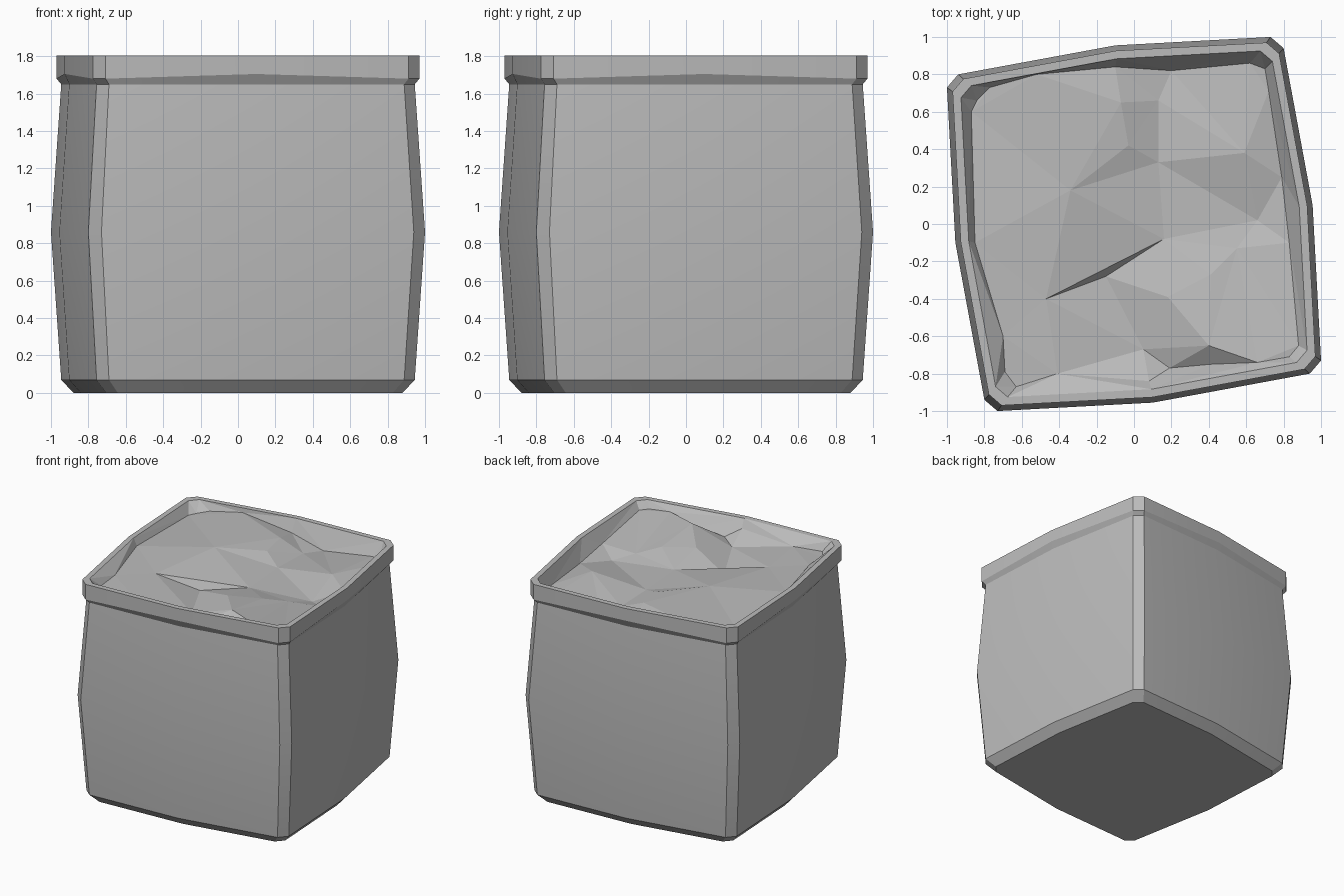
import bpy
import math
from mathutils import Vector
from mathutils.geometry import delaunay_2d_cdt

cube = bpy.data.objects.get("Cube")
if cube:
    bpy.data.objects.remove(cube, do_unlink=True)

grey = bpy.data.materials.new("plain grey")
grey.use_nodes = True
colour = (0.5, 0.5, 0.5, 1)
grey.diffuse_color = colour
grey.node_tree.nodes["Principled BSDF"].inputs["Base Color"].default_value = colour

# One side of the twisted outline: two corner points and a bulged middle
SIDE = [(-0.80, -0.94), (-0.73, -1.0), (0.1, -0.955)]


def ring(scale, z, middle_lift=0):
    """Repeat one side of the outline four times around the centre."""
    points = []
    for turn in range(4):
        for i, (x, y) in enumerate(SIDE):
            for _ in range(turn):
                x, y = -y, x
            lift = middle_lift if i == len(SIDE) - 1 else 0
            points.append((x * scale, y * scale, z + lift))
    return points


def build(name, verts, faces, smooth):
    mesh = bpy.data.meshes.new(name)
    mesh.from_pydata(verts, [], faces)
    mesh.materials.append(grey)
    obj = bpy.data.objects.new(name, mesh)
    bpy.context.collection.objects.link(obj)
    if smooth:
        bpy.ops.object.select_all(action="DESELECT")
        obj.select_set(True)
        bpy.context.view_layer.objects.active = obj
        bpy.ops.object.shade_smooth_by_angle(angle=math.radians(25))
    return obj


def loft(name, rings, base=False):
    """Skin a stack of outline rings, with a flat base if wanted."""
    n = len(rings[0])
    verts = [p for r in rings for p in r]
    faces = []
    for level in range(len(rings) - 1):
        a, b = level * n, (level + 1) * n
        for i in range(n):
            j = (i + 1) % n
            faces.append((a + i, a + j, b + j, b + i))
    if base:
        faces.append(tuple(reversed(range(n))))
    return build(name, verts, faces, True)


# Bulging container body with chamfered foot
loft("body", [ring(0.88, 0), ring(0.945, 0.07), ring(1, 0.86),
              ring(0.945, 1.65)], base=True)

# Raised rim
inner = ring(0.925, 1.805)
loft("rim", [ring(0.945, 1.65), ring(0.97, 1.68, 0.025),
             ring(0.97, 1.805), inner])

# Edge of the crumpled filling, anticlockwise from the front right corner
border = [
    (-0.69, -0.79, 1.73), (-0.63, -0.87, 1.73), (-0.41, -0.80, 1.74),
    (0.08, -0.84, 1.74), (0.19, -0.77, 1.67), (0.41, -0.75, 1.70),
    (0.66, -0.74, 1.76), (0.83, -0.71, 1.75), (0.88, -0.65, 1.75),
    (0.83, -0.10, 1.70), (0.79, 0.25, 1.68), (0.72, 0.71, 1.70),
    (0.70, 0.83, 1.70), (0.62, 0.86, 1.69), (0.20, 0.82, 1.64),
    (-0.10, 0.84, 1.70), (-0.52, 0.80, 1.77), (-0.77, 0.73, 1.74),
    (-0.84, 0.66, 1.73), (-0.87, 0.60, 1.73), (-0.85, -0.10, 1.75),
    (-0.70, -0.60, 1.74),
]

# Peaks and hollows of the filling
peaks = {
    "A": (-0.34, 0.18, 1.77), "B": (-0.07, 0.65, 1.74),
    "C": (0.13, 0.66, 1.66), "E": (-0.03, 0.42, 1.73),
    "F": (0.13, 0.33, 1.67), "H": (0.59, 0.38, 1.72),
    "I": (0.16, -0.08, 1.67), "J": (0.66, 0.02, 1.65),
    "K": (0.55, -0.13, 1.68), "L": (-0.15, -0.28, 1.64),
    "M": (-0.47, -0.40, 1.74), "N": (0.41, -0.27, 1.72),
    "O": (0.18, -0.39, 1.73), "P": (0.40, -0.65, 1.77),
    "Q": (0.05, -0.67, 1.66),
}
folds = "AB AE AF AM EB BC CF EF FH MI LI IJ IK KN NP KP LO OP LQ QP".split()

# Triangulate the filling out to the rim, keeping its folds as edges
points = inner + border + list(peaks.values())
n, m = len(inner), len(border)
index = {key: n + m + i for i, key in enumerate(peaks)}
edges = [(i, (i + 1) % n) for i in range(n)]
edges += [(n + i, n + (i + 1) % m) for i in range(m)]
edges += [(index[a], index[b]) for a, b in folds]
flat, _, tris, origin, _, _ = delaunay_2d_cdt(
    [Vector(p[:2]) for p in points], edges, [], 0, 1e-5)
verts = [(v.x, v.y, points[o[0]][2] if o else 1.7)
         for v, o in zip(flat, origin)]
build("crumpled_filling", verts, tris, False)
